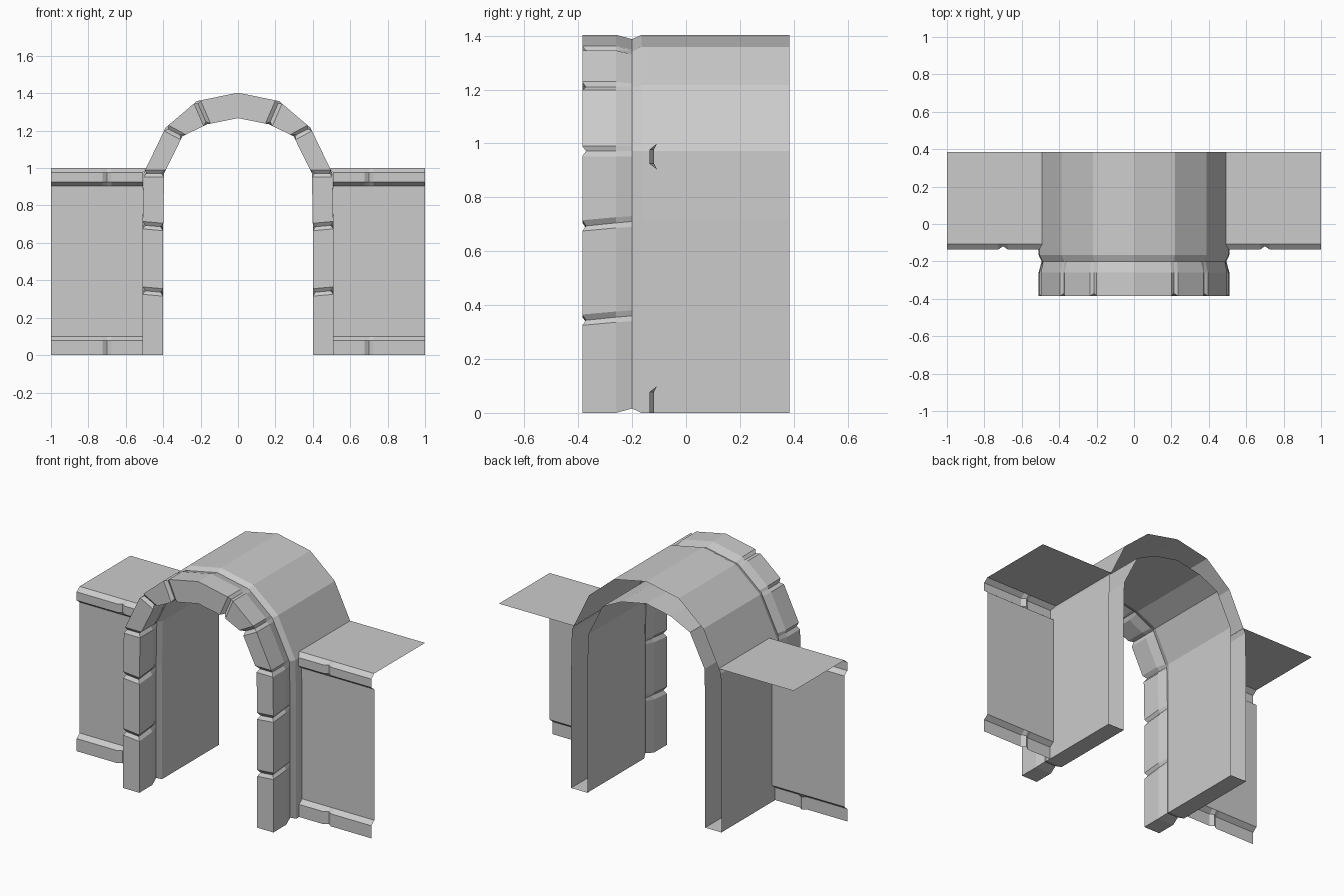
import bpy, bmesh
from mathutils import Vector

if "Cube" in bpy.data.objects:
    bpy.data.objects.remove(bpy.data.objects["Cube"])


def grid_object(name, rows, cap_bottom=False):
    """Skin rows of points into a flat-shaded sheet, mirrored across x = 0."""
    bm = bmesh.new()
    vs = [[bm.verts.new(p) for p in row] for row in rows]
    for a, b in zip(vs, vs[1:]):
        for k in range(len(a) - 1):
            bm.faces.new((a[k], a[k + 1], b[k + 1], b[k]))
    if cap_bottom:
        r, n = vs[0], len(vs[0])
        for k in range(n // 2 - 1):
            bm.faces.new((r[k], r[n - 1 - k], r[n - 2 - k], r[k + 1]))
    bmesh.ops.recalc_face_normals(bm, faces=bm.faces)
    me = bpy.data.meshes.new(name)
    bm.to_mesh(me)
    bm.free()
    ob = bpy.data.objects.new(name, me)
    bpy.context.collection.objects.link(ob)
    m = ob.modifiers.new("Mirror", 'MIRROR')
    m.use_axis[0] = True
    m.merge_threshold = 0.0005
    return ob


# Right half of the arch: (outer point, inner point) in x, z, from foot to crown
path = [((.51, 0), (.40, 0)), ((.51, .345), (.40, .335)), ((.51, .695), (.40, .685)),
        ((.505, .972), (.395, .972)), ((.387, 1.216), (.297, 1.17)),
        ((.22, 1.358), (.166, 1.234)), ((0, 1.403), (0, 1.267))]
path = [(Vector(o), Vector(i)) for o, i in path]

# Every inner station becomes a V joint: edge, recessed centre, edge
W = .02
stations = [(*path[0], False, 0)]
for j in range(1, len(path) - 1):
    here = path[j]
    tilt = .02 if j < 3 else 0
    for nb, joint in ((path[j - 1], False), (None, True), (path[j + 1], False)):
        pts = [p if nb is None else p + (nb[s] - p).normalized() * W
               for s, p in enumerate(here)]
        stations.append((*pts, joint, tilt))
stations.append((*path[-1], False, 0))

# Depth positions with the inset there: (y, ring groove inset, joint inset)
depths = [(.385, 0, 0), (-.165, 0, 0), (-.2, .016, .010), (-.26, 0, .014), (-.385, 0, .014)]
rows = []
for n, (o, i, joint, tilt) in enumerate(stations):
    across = (i - o).normalized()

    def ring(p, d):
        out = []
        for y, groove, cut in depths:
            q = p + d * max(groove, cut if joint else 0)
            z = q.y + tilt * min(1, (y + .385) / .22)
            if n == 0:
                z = groove
            yy = y + .014 if joint and y < -.38 else y
            out.append((q.x, yy, z))
        return out
    rows.append(ring(o, across) + ring(i, -across)[::-1])
grid_object("arch", rows, cap_bottom=True)

# Side walls: flat top, moulded cornice, panel and moulded plinth (y, z)
profile = [(.385, 1), (-.107, 1), (-.136, .977), (-.136, .925), (-.107, .903),
           (-.107, .1), (-.136, .077), (-.136, 0)]
wall = []
for x in (.49, .675, .7, .725, 1):
    notch = .017 if x == .7 else 0
    wall.append([(.507 if x == .49 and z < .98 else x,
                  y + notch if y < -.12 else y, z) for y, z in profile])
grid_object("side_walls", wall)
